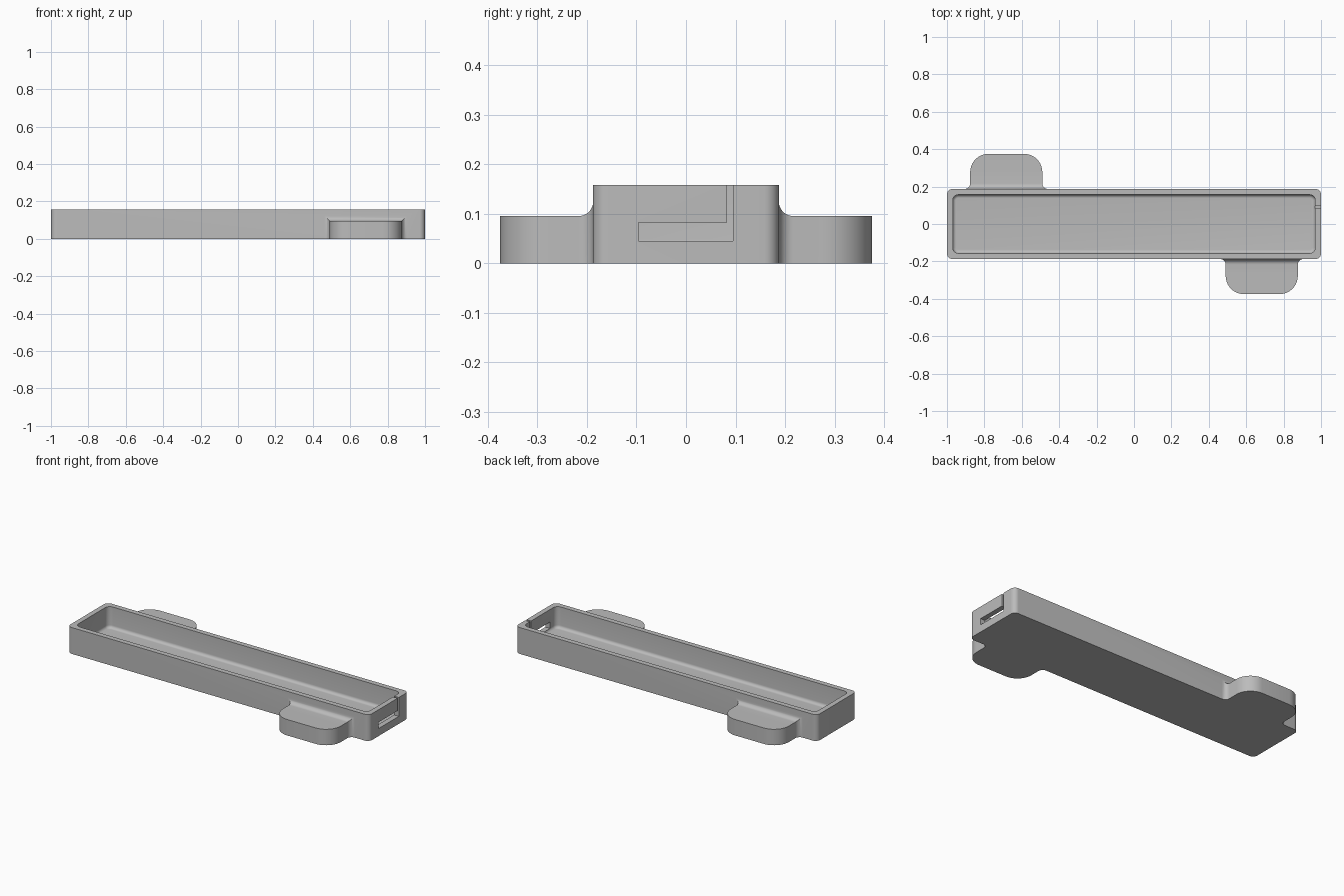
import bpy, bmesh
from math import sin, cos, pi, sqrt

cube = bpy.data.objects.get("Cube")
if cube:
    bpy.data.objects.remove(cube, do_unlink=True)

HALF_W, HEIGHT = 0.1875, 0.158
WALL, FLOOR = 0.031, 0.03

grey = bpy.data.materials.new("plain grey")
grey.use_nodes = True
grey.diffuse_color = (0.5, 0.5, 0.5, 1)
grey.node_tree.nodes["Principled BSDF"].inputs["Base Color"].default_value = (0.5, 0.5, 0.5, 1)


def rounded_rect(hx, hy, r, z, steps=8):
    """Counter-clockwise outline of a rounded rectangle at height z."""
    points = []
    for quarter, (sx, sy) in enumerate([(1, 1), (-1, 1), (-1, -1), (1, -1)]):
        for i in range(steps + 1):
            a = (quarter + i / steps) * pi / 2
            points.append((sx * (hx - r) + r * cos(a), sy * (hy - r) + r * sin(a), z))
    return points


def loft(name, sections):
    """Closed solid through a list of outlines with equal point counts."""
    bm = bmesh.new()
    rings = [[bm.verts.new(p) for p in s] for s in sections]
    n = len(rings[0])
    for a, b in zip(rings, rings[1:]):
        for i in range(n):
            j = (i + 1) % n
            bm.faces.new((a[i], a[j], b[j], b[i]))
    bm.faces.new(rings[0][::-1])
    bm.faces.new(rings[-1])
    bmesh.ops.recalc_face_normals(bm, faces=bm.faces)
    mesh = bpy.data.meshes.new(name)
    bm.to_mesh(mesh)
    bm.free()
    mesh.materials.append(grey)
    obj = bpy.data.objects.new(name, mesh)
    bpy.context.collection.objects.link(obj)
    return obj


def box(name, x, y, z):
    return loft(name, [[(x[0], y[0], h), (x[1], y[0], h), (x[1], y[1], h), (x[0], y[1], h)] for h in z])


def combine(target, other, operation):
    """Apply a boolean and discard the helper."""
    other.hide_render = True
    bpy.context.view_layer.objects.active = target
    mod = target.modifiers.new("boolean", 'BOOLEAN')
    mod.object, mod.operation, mod.solver = other, operation, 'EXACT'
    bpy.ops.object.modifier_apply(modifier=mod.name)
    bpy.data.objects.remove(other, do_unlink=True)


def side_tab(side):
    """Ear with a rounded outer end and a flared root against the wall."""
    centre, half, top, flare, corner = 0.683, 0.193, 0.0955, 0.029, 0.098
    reach = HALF_W
    stations = [(-0.012, half + flare, top + flare)]
    for i in range(9):
        a = i / 8 * pi / 2
        grow = flare * (1 - sin(a))
        stations.append((flare * (1 - cos(a)), half + grow, top + grow))
    for i in range(11):
        a = i / 10 * pi / 2
        stations.append((reach - corner + corner * sin(a), half - corner + corner * cos(a), top))
    sections = []
    for d, w, h in stations:
        y = -(HALF_W + d) * side
        x0, x1 = (centre - w) * side, (centre + w) * side
        sections.append([(x0, y, 0), (x1, y, 0), (x1, y, h), (x0, y, h)])
    return loft("tab", sections)


# Tray body with rounded vertical corners
tray = loft("tray", [rounded_rect(1, HALF_W, 0.03, z) for z in (0, HEIGHT)])

# Tabs on opposite sides at opposite ends
for side in (1, -1):
    combine(tray, side_tab(side), 'UNION')

# Cavity with a rounded edge around its floor
fillet = 0.018
levels = []
for i in range(7):
    a = i / 6 * pi / 2
    inset = WALL + fillet * (1 - sin(a))
    levels.append(rounded_rect(1 - inset, HALF_W - inset, 0.03 - inset + WALL,
                               FLOOR + fillet * (1 - cos(a))))
levels.append(rounded_rect(1 - WALL, HALF_W - WALL, 0.03, HEIGHT + 0.05))
combine(tray, loft("cavity_cutter", levels), 'DIFFERENCE')

# Angled cable opening through the end wall: wide slot plus narrow slit to the rim
combine(tray, box("slot_cutter", (0.93, 1.05), (-0.096, 0.095), (0.045, 0.083)), 'DIFFERENCE')
combine(tray, box("slit_cutter", (0.93, 1.05), (0.083, 0.095), (0.06, 0.25)), 'DIFFERENCE')

bpy.ops.object.select_all(action='DESELECT')
tray.select_set(True)
bpy.context.view_layer.objects.active = tray
bpy.ops.object.shade_smooth_by_angle(angle=pi / 6)
